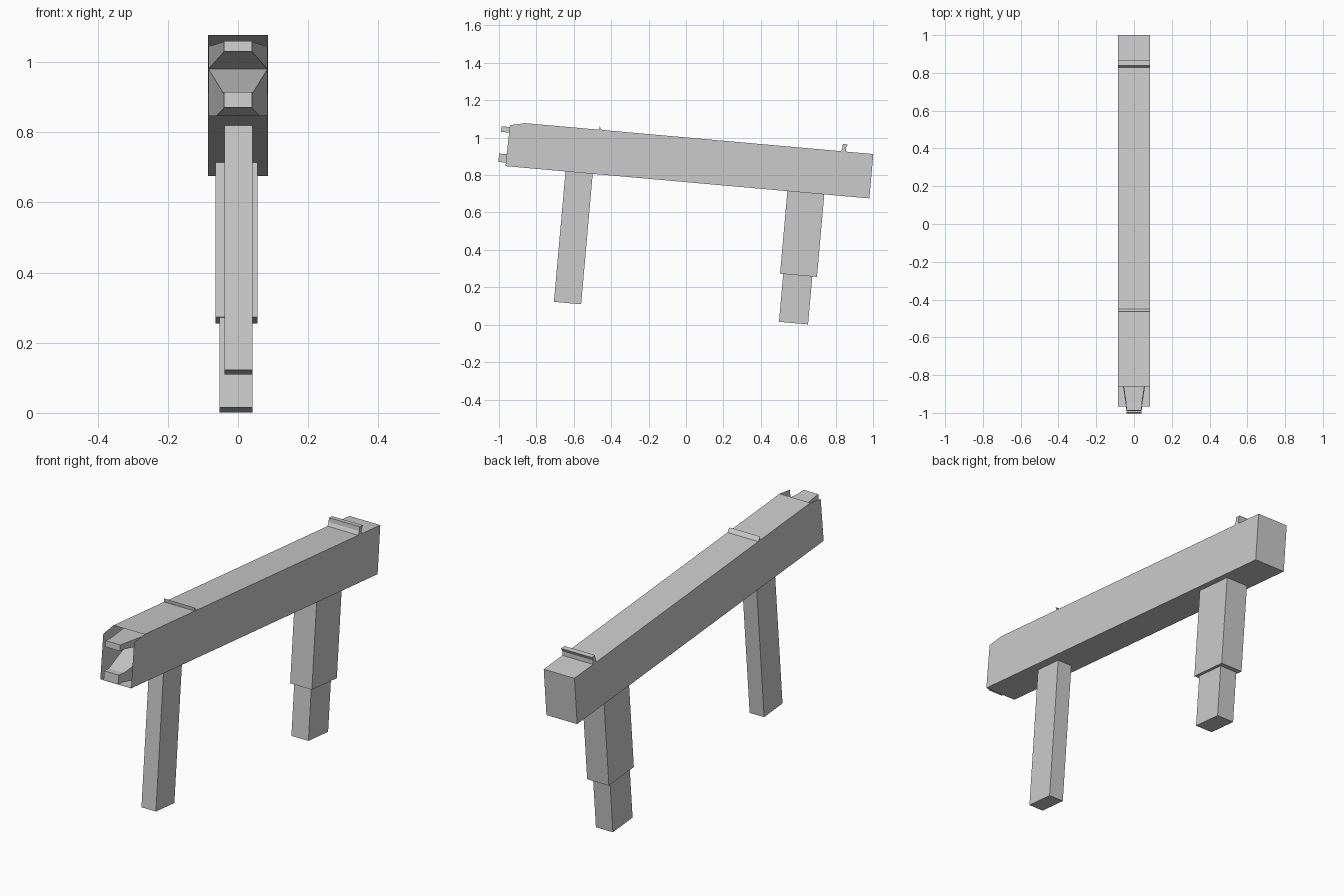
import bpy, bmesh, math
from mathutils import Matrix, Vector

if "Cube" in bpy.data.objects:
    bpy.data.objects.remove(bpy.data.objects["Cube"])

# Everything is laid out in the tilted frame of the beam:
# s = distance from the front end, h = height above the beam underside
TILT = Matrix.Translation((0, -0.965, 0.848)) @ Matrix.Rotation(-math.radians(5.07), 4, 'X')
W = 0.085


def make(name, bm):
    bmesh.ops.recalc_face_normals(bm, faces=bm.faces)
    bm.transform(TILT)
    me = bpy.data.meshes.new(name)
    bm.to_mesh(me)
    bm.free()
    ob = bpy.data.objects.new(name, me)
    bpy.context.collection.objects.link(ob)
    return ob


def extrude_profile(pts, x0, x1, open_edges=()):
    """Side profile (s, h) extruded across x, optionally leaving edges open."""
    bm = bmesh.new()
    a = [bm.verts.new((x0, s, h)) for s, h in pts]
    b = [bm.verts.new((x1, s, h)) for s, h in pts]
    bm.faces.new(a)
    bm.faces.new(b[::-1])
    n = len(pts)
    for i in range(n):
        if i not in open_edges:
            j = (i + 1) % n
            bm.faces.new((a[i], b[i], b[j], a[j]))
    return bm


def block(name, s0, s1, h0, h1, x0, x1):
    return make(name, extrude_profile([(s0, h0), (s1, h0), (s1, h1), (s0, h1)], x0, x1))


def jaw(name, tip, root):
    """Straight tip block that flares back to the full inner width."""
    bm = bmesh.new()
    rings = []
    for s, w, (h0, h1) in ((-0.04, 0.04, tip), (0.0, 0.042, tip), (0.275, W - 0.001, root)):
        rings.append([bm.verts.new(p) for p in
                      ((-w, s, h0), (w, s, h0), (w, s, h1), (-w, s, h1))])
    for r, q in zip(rings, rings[1:]):
        for i in range(4):
            j = (i + 1) % 4
            bm.faces.new((r[i], r[j], q[j], q[i]))
    bm.faces.new(rings[0])
    bm.faces.new(rings[-1])
    return make(name, bm)


# Hollow beam, open at the front end and along the sloped front of the top
make("beam_shell", extrude_profile(
    [(0, 0), (1.953, 0), (1.953, 0.238), (0.084, 0.238), (0.004, 0.22)],
    -W, W, open_edges=(3, 4)))

# Two tapering jaws inside the open end
jaw("upper_jaw", (0.18, 0.21), (0.157, 0.222))
jaw("lower_jaw", (0.019, 0.064), (0.001, 0.157))

# Legs hanging square to the beam
block("front_leg", 0.322, 0.468, -0.70, 0.01, -0.039, 0.041)
block("rear_leg_upper", 1.513, 1.711, -0.443, 0.01, -0.064, 0.056)
block("rear_leg_lower", 1.530, 1.686, -0.70, -0.40, -0.053, 0.041)

# Cross ridges on the top
make("front_ridge", extrude_profile(
    [(0.484, 0.237), (0.480, 0.256), (0.498, 0.237)], -W, W))
make("rear_ridge", extrude_profile(
    [(1.778, 0.237), (1.786, 0.256), (1.786, 0.277), (1.812, 0.277),
     (1.804, 0.258), (1.806, 0.237)], -W, W))
